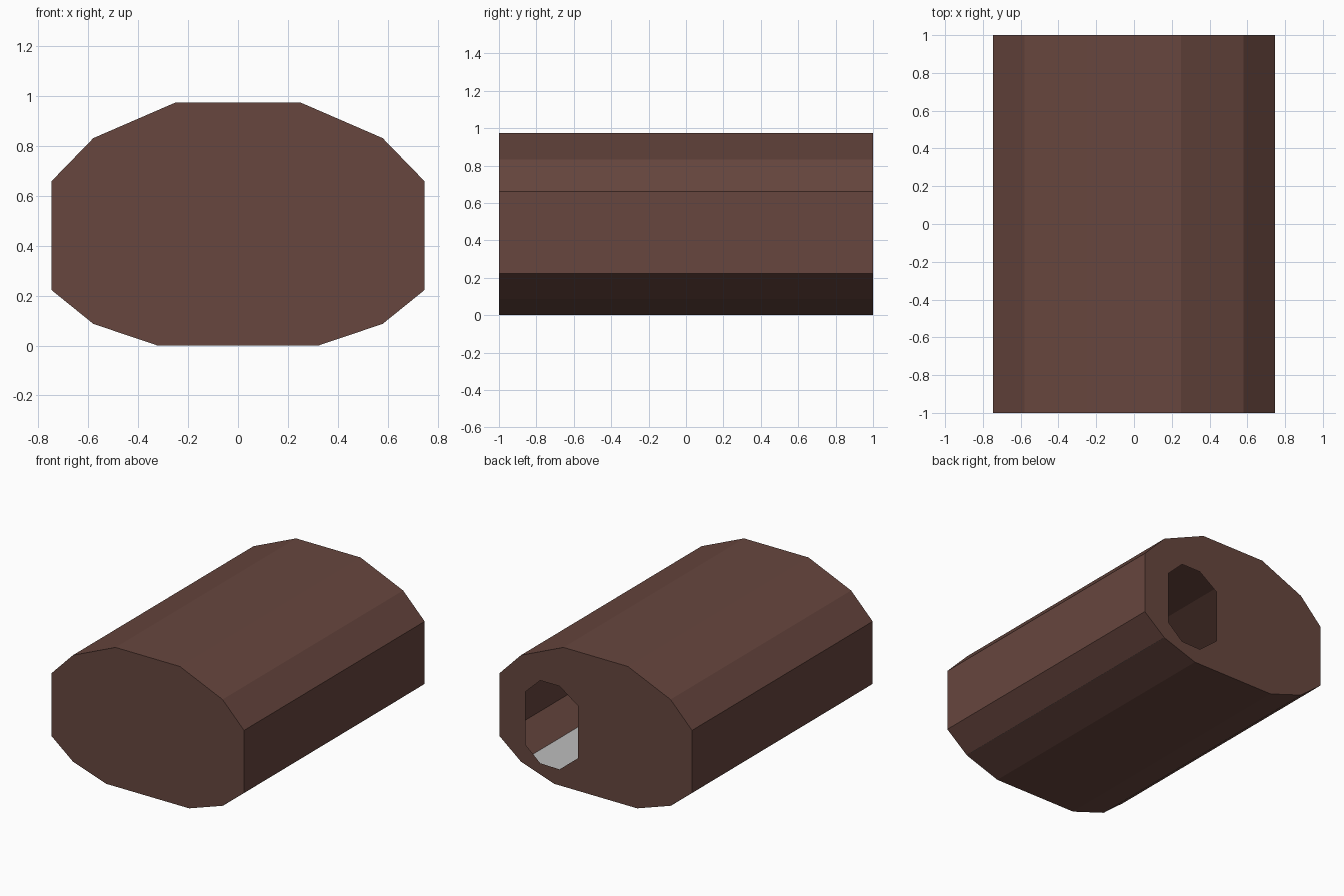
import bpy
import bmesh

if "Cube" in bpy.data.objects:
    bpy.data.objects.remove(bpy.data.objects["Cube"])


def material(name, r, g, b):
    m = bpy.data.materials.new(name)
    lin = [(c / 255 / 12.92) if c < 10 else ((c / 255 + 0.055) / 1.055) ** 2.4
           for c in (r, g, b)]
    m.diffuse_color = (*lin, 1)
    m.use_nodes = True
    m.node_tree.nodes["Principled BSDF"].inputs["Base Color"].default_value = m.diffuse_color
    return m


brown = material("dark brown", 103, 70, 62)
grey = material("light grey", 189, 189, 189)


def make_object(name, bm, mat):
    mesh = bpy.data.meshes.new(name)
    bm.to_mesh(mesh)
    bm.free()
    mesh.materials.append(mat)
    ob = bpy.data.objects.new(name, mesh)
    bpy.context.collection.objects.link(ob)
    return ob


# Half cross-section, mirrored into a closed loop
half = [(0.25, 0.975), (0.58, 0.832), (0.747, 0.66),
        (0.747, 0.222), (0.58, 0.087), (0.322, 0.0)]
section = half + [(-x, z) for x, z in reversed(half)]

# Octagonal entrance in the back wall
entrance = [(0.545, 0.585), (0.43, 0.695), (0.28, 0.695), (0.138, 0.595),
            (0.138, 0.228), (0.28, 0.112), (0.43, 0.115), (0.545, 0.215)]


def loop(bm, points, y):
    verts = [bm.verts.new((x, y, z)) for x, z in points]
    edges = [bm.edges.new((verts[i - 1], verts[i])) for i in range(len(verts))]
    return verts, edges


# Hollow thin-walled shell, closed at the front, open entrance at the back
bm = bmesh.new()
front, _ = loop(bm, section, -1)
back, back_edges = loop(bm, section, 1)
_, hole_edges = loop(bm, entrance, 1)
bm.faces.new(front)
for i in range(len(section)):
    bm.faces.new((front[i - 1], front[i], back[i], back[i - 1]))
bmesh.ops.triangle_fill(bm, use_beauty=True, use_dissolve=False,
                        edges=back_edges + hole_edges, normal=(0, 1, 0))
bmesh.ops.recalc_face_normals(bm, faces=bm.faces)
# make sure the normals point outwards
bm.faces.ensure_lookup_table()
bm.normal_update()
if bm.faces[0].normal.y > 0:
    bmesh.ops.reverse_faces(bm, faces=bm.faces)
make_object("hollow_shell", bm, brown)

# Flat inner floor whose edges just reach the lower side creases
bm = bmesh.new()
bm.faces.new([bm.verts.new((x, y, 0.087)) for x, y in
              ((-0.582, -0.998), (0.582, -0.998), (0.582, 0.998), (-0.582, 0.998))])
make_object("inner_floor", bm, grey)
